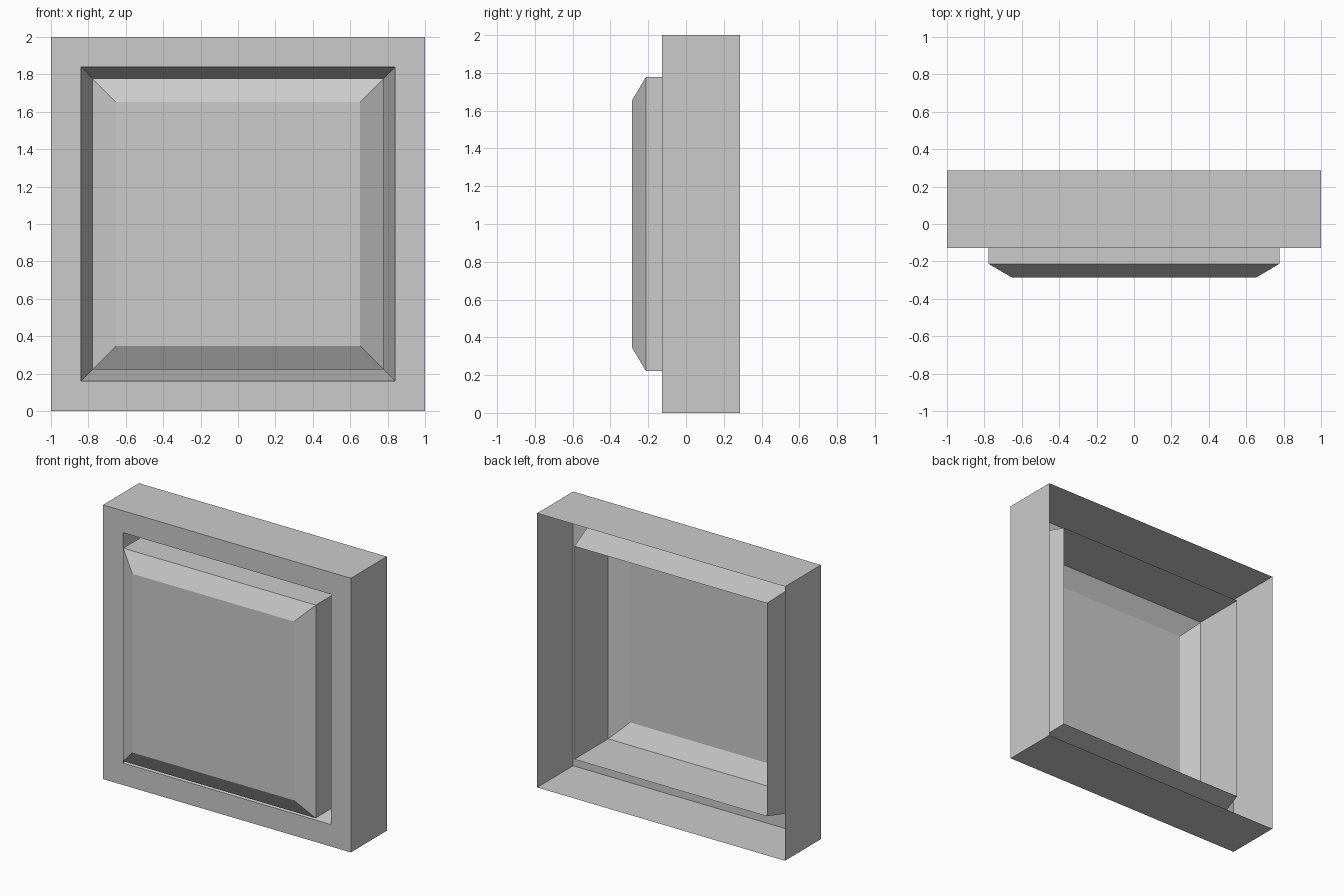
import bpy
import bmesh

if "Cube" in bpy.data.objects:
    bpy.data.objects.remove(bpy.data.objects["Cube"])

CENTRE_Z = 1.0


def square_shell(name, profile, cap_front=False):
    """Skin a run of square rings given as (half size, y), from outside to inside."""
    bm = bmesh.new()
    rings = []
    for h, y in profile:
        corners = ((-h, -h), (h, -h), (h, h), (-h, h))
        rings.append([bm.verts.new((x, y, CENTRE_Z + z)) for x, z in corners])
    for a, b in zip(rings, rings[1:]):
        for i in range(4):
            j = (i + 1) % 4
            bm.faces.new((a[i], a[j], b[j], b[i]))
    if cap_front:
        bm.faces.new(rings[-1])
    mesh = bpy.data.meshes.new(name)
    bm.to_mesh(mesh)
    bm.free()
    obj = bpy.data.objects.new(name, mesh)
    bpy.context.collection.objects.link(obj)
    return obj


# Frame: open-backed outer wall, front border, tapered groove wall
square_shell("frame", [(1.0, 0.287), (1.0, -0.127), (0.84, -0.127), (0.777, 0.177)])

# Raised panel: side wall rising from the groove, chamfer, flat front
square_shell("raised_panel", [(0.777, 0.177), (0.777, -0.213), (0.652, -0.287)],
             cap_front=True)
